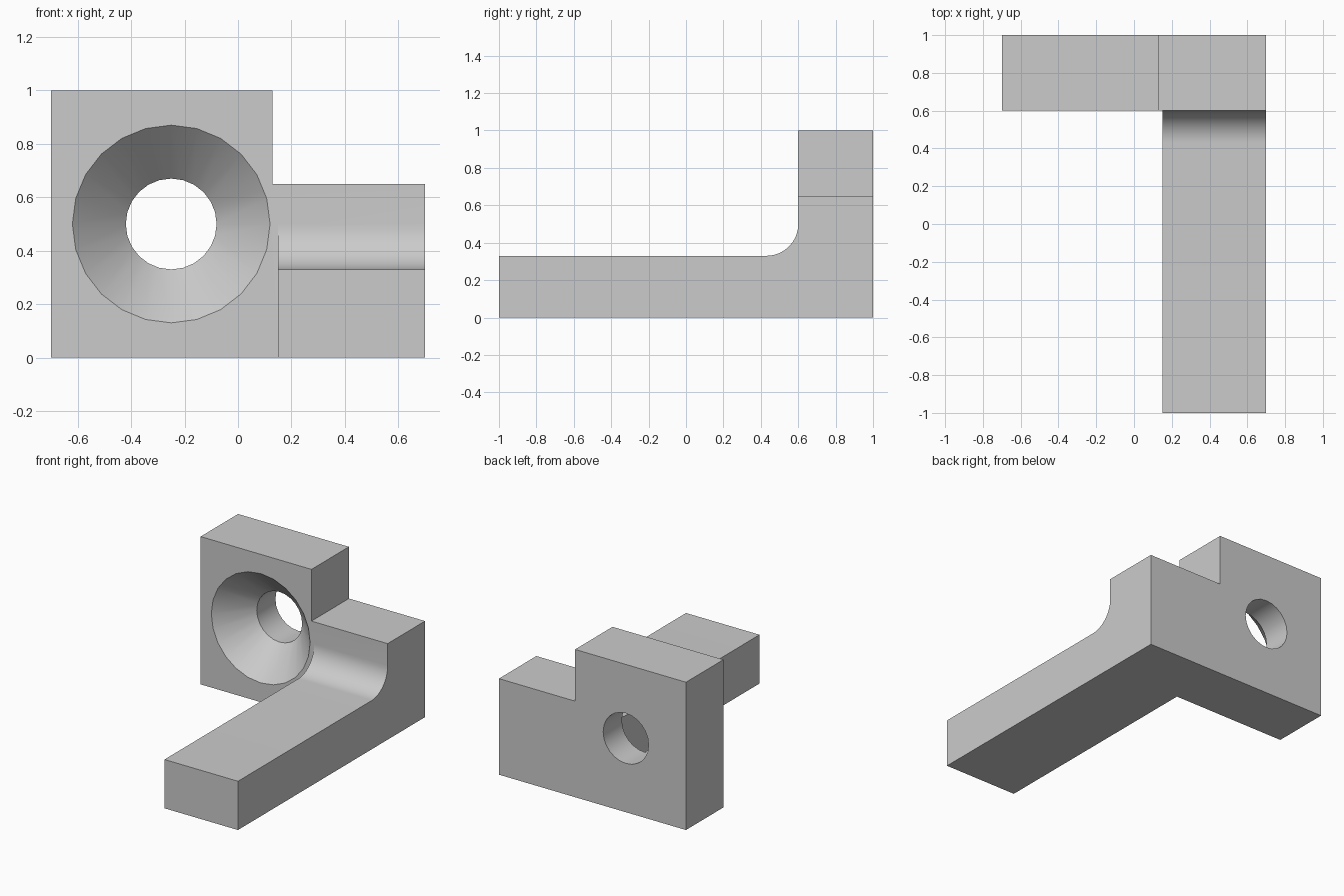
import bpy, bmesh, math
from mathutils import Vector

cube = bpy.data.objects.get("Cube")
if cube:
    bpy.data.objects.remove(cube, do_unlink=True)

grey = bpy.data.materials.new("light_grey")
grey.use_nodes = True
GREY = (0.6, 0.6, 0.6, 1)
grey.diffuse_color = GREY
grey.node_tree.nodes["Principled BSDF"].inputs["Base Color"].default_value = GREY


def make_object(name, bm):
    bmesh.ops.recalc_face_normals(bm, faces=bm.faces)
    mesh = bpy.data.meshes.new(name)
    bm.to_mesh(mesh)
    bm.free()
    mesh.materials.append(grey)
    obj = bpy.data.objects.new(name, mesh)
    bpy.context.collection.objects.link(obj)
    return obj


def extrude_profile(name, points, offset):
    bm = bmesh.new()
    face = bm.faces.new([bm.verts.new(p) for p in points])
    result = bmesh.ops.extrude_face_region(bm, geom=[face], use_keep_orig=True)
    verts = [g for g in result["geom"] if isinstance(g, bmesh.types.BMVert)]
    bmesh.ops.translate(bm, verts=verts, vec=offset)
    return make_object(name, bm)


def boolean(target, helper, operation):
    helper.hide_render = True
    mod = target.modifiers.new(operation.lower(), 'BOOLEAN')
    mod.object = helper
    mod.operation = operation
    mod.solver = 'EXACT'
    bpy.context.view_layer.objects.active = target
    bpy.ops.object.modifier_apply(modifier=mod.name)
    bpy.data.objects.remove(helper, do_unlink=True)


# Upright plate with a stepped top
front, back, depth = 0.6, 1.0, 0.4
outline = [(-0.7, 0), (0.7, 0), (0.7, 0.65), (0.13, 0.65), (0.13, 1), (-0.7, 1)]
bracket = extrude_profile("bracket", [(x, front, z) for x, z in outline], (0, depth, 0))

# Long arm with a rounded fillet where it meets the plate
radius, arm_top, steps = 0.17, 0.33, 16
side = [(-1, arm_top), (-1, 0), (0.8, 0), (0.8, arm_top + radius)]
for i in range(steps + 1):
    a = math.pi / 2 * i / steps
    side.append((front - radius + radius * math.cos(a),
                 arm_top + radius - radius * math.sin(a)))
side.pop()
side.append((front - radius, arm_top))
arm = extrude_profile("arm", [(0.15, y, z) for y, z in side], (0.55, 0, 0))
boolean(bracket, arm, 'UNION')

# Countersunk through hole, cut with a revolved profile
bm = bmesh.new()
centre = Vector((-0.25, 0, 0.5))
segments = 24
rings = []
for y, r in [(0.59, 0.38), (0.8, 0.17), (1.1, 0.17)]:
    angles = [math.tau * i / segments for i in range(segments)]
    rings.append([bm.verts.new(centre + Vector((r * math.cos(a), y, r * math.sin(a))))
                  for a in angles])
for r0, r1 in zip(rings, rings[1:]):
    for i in range(segments):
        j = (i + 1) % segments
        bm.faces.new((r0[i], r0[j], r1[j], r1[i]))
bm.faces.new(rings[0])
bm.faces.new(rings[-1])
boolean(bracket, make_object("hole_cutter", bm), 'DIFFERENCE')

# Smooth curved surfaces, crisp edges
bpy.ops.object.select_all(action='DESELECT')
bracket.select_set(True)
bpy.context.view_layer.objects.active = bracket
bpy.ops.object.shade_smooth_by_angle(angle=math.radians(30))
